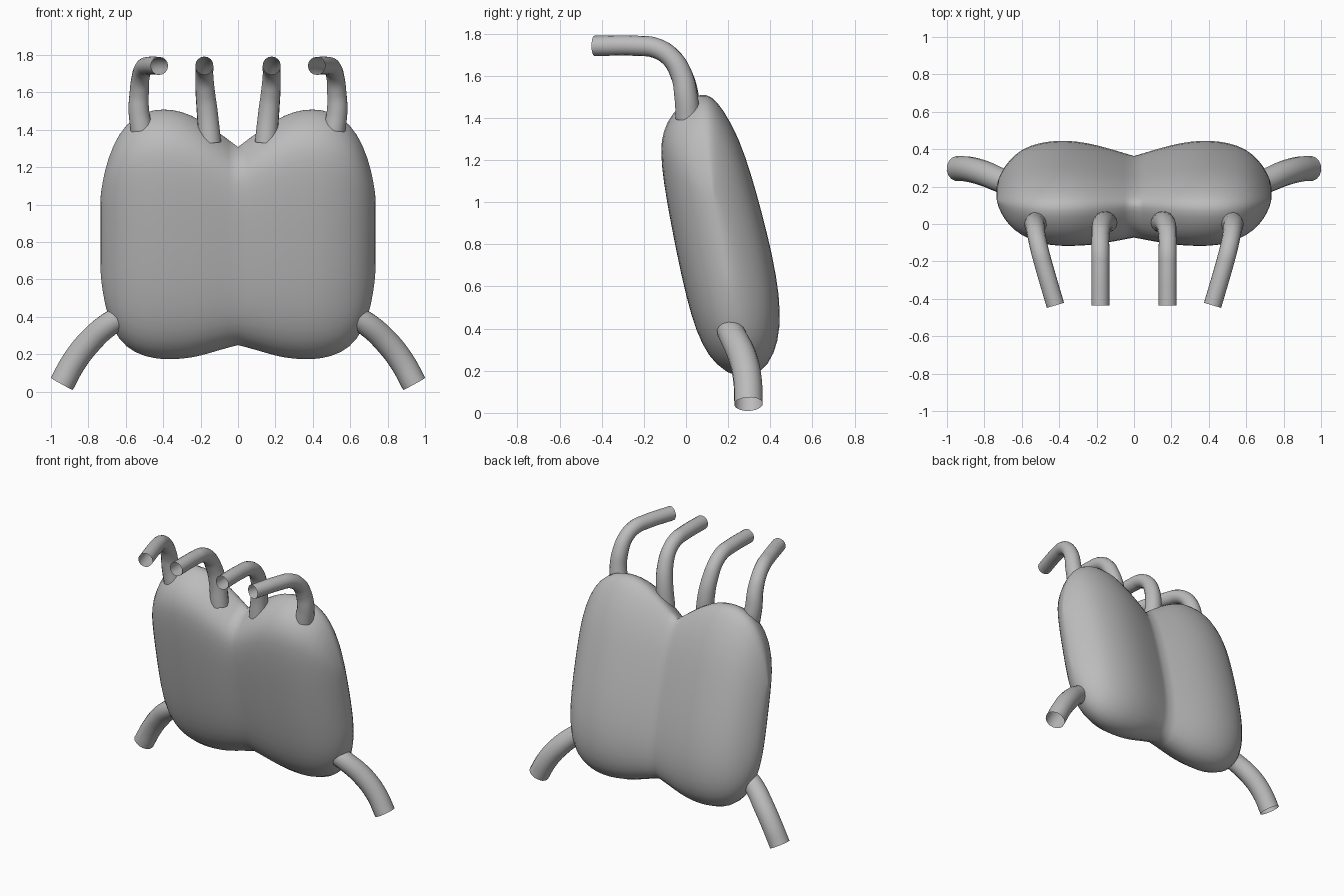
import bpy, bmesh

cube = bpy.data.objects.get("Cube")
if cube:
    bpy.data.objects.remove(cube, do_unlink=True)

grey = bpy.data.materials.new("plain_grey")
grey.use_nodes = True
grey.diffuse_color = (0.5, 0.5, 0.5, 1)
grey.node_tree.nodes["Principled BSDF"].inputs["Base Color"].default_value = (0.5, 0.5, 0.5, 1)

LEAN, MID_Y, MID_Z, TOP, BOTTOM = -0.205, 0.165, 0.84, 1.515, 0.16


def lean(z):
    return MID_Y + LEAN * (z - MID_Z)


# Side profile of a lobe at its fullest: (y, z)
profile = [(.07, 1.52), (0, 1.485), (-.07, 1.425), (-.112, 1.34), (-.123, 1.25), (-.108, 1.1),
           (-.072, .9), (-.022, .65), (.027, .45), (.077, .32), (.14, .225), (.25, .155),
           (.36, .185), (.425, .28), (.45, .4), (.448, .55), (.413, .75), (.363, .95),
           (.313, 1.13), (.253, 1.31), (.175, 1.45), (.12, 1.51)]

# Stations from the centre crease outwards: x, bottom z, top z, front and back fullness
stations = [(0, .24, 1.31, .92, .6), (.1, .213, 1.385, .96, .75), (.2, .18, 1.455, 1, .88),
            (.3, .163, 1.502, 1, .97), (.4, .16, 1.515, 1, 1), (.5, .175, 1.5, .94, .95),
            (.6, .225, 1.435, .78, .82), (.67, .32, 1.32, .57, .55), (.715, .46, 1.18, .3, .28),
            (.735, .62, 1.05, .08, .08)]


def make_body():
    bm = bmesh.new()
    rings = []
    for x, low, high, front, back in stations:
        ring = []
        for y, z in profile:
            u = y - lean(z)
            new_z = low + (z - BOTTOM) / (TOP - BOTTOM) * (high - low)
            ring.append(bm.verts.new((x, lean(new_z) + u * (front if u < 0 else back), new_z)))
        rings.append(ring)
    n = len(profile)
    for a, b in zip(rings, rings[1:]):
        for i in range(n):
            j = (i + 1) % n
            bm.faces.new((a[i], a[j], b[j], b[i]))
    # Close the outer edge with a strip of quads
    last = rings[-1]
    for i in range(n // 2 - 1):
        bm.faces.new((last[i], last[i + 1], last[n - 2 - i], last[n - 1 - i]))
    bmesh.ops.recalc_face_normals(bm, faces=bm.faces)
    if sum(f.normal.x * f.calc_area() for f in bm.faces) < 0:
        bmesh.ops.reverse_faces(bm, faces=bm.faces)
    for f in bm.faces:
        f.smooth = True
    mesh = bpy.data.meshes.new("body")
    bm.to_mesh(mesh)
    bm.free()
    mesh.materials.append(grey)
    body = bpy.data.objects.new("body", mesh)
    bpy.context.collection.objects.link(body)
    sub = body.modifiers.new("soften", 'SUBSURF')
    sub.levels = sub.render_levels = 1
    mirror = body.modifiers.new("other_lobe", 'MIRROR')
    mirror.merge_threshold = 0.002


def make_pipe(name, path, start_radius, end_radius, side):
    """Open-ended tube swept along a smooth path."""
    curve = bpy.data.curves.new(name, 'CURVE')
    curve.dimensions = '3D'
    curve.bevel_depth = 1
    curve.bevel_resolution = 6
    curve.resolution_u = 6
    curve.use_fill_caps = False
    spline = curve.splines.new('BEZIER')
    spline.bezier_points.add(len(path) - 1)
    for i, (point, (x, y, z)) in enumerate(zip(spline.bezier_points, path)):
        point.co = (side * x, y, z)
        point.handle_left_type = point.handle_right_type = 'AUTO'
        t = min(1, 2 * i / (len(path) - 1))
        point.radius = start_radius + (end_radius - start_radius) * t
    spline.use_smooth = True
    curve.materials.append(grey)
    bpy.context.collection.objects.link(bpy.data.objects.new(name, curve))


inner_path = [(.15, .01, 1.33), (.165, .005, 1.5), (.175, -.02, 1.6), (.18, -.07, 1.685),
              (.18, -.145, 1.732), (.18, -.23, 1.742), (.18, -.435, 1.742)]
outer_path = [(.515, .01, 1.4), (.53, 0, 1.5), (.528, -.02, 1.6), (.52, -.07, 1.685),
              (.503, -.145, 1.732), (.48, -.23, 1.742), (.42, -.435, 1.742)]
lower_path = [(.6, .2, .41), (.69, .225, .36), (.8, .27, .26), (.88, .292, .155), (.942, .297, .042)]

make_body()
for label, side in (("left", 1), ("right", -1)):
    make_pipe(label + "_inner_upper_pipe", inner_path, .06, .048, side)
    make_pipe(label + "_outer_upper_pipe", outer_path, .06, .048, side)
    make_pipe(label + "_lower_pipe", lower_path, .062, .068, side)
